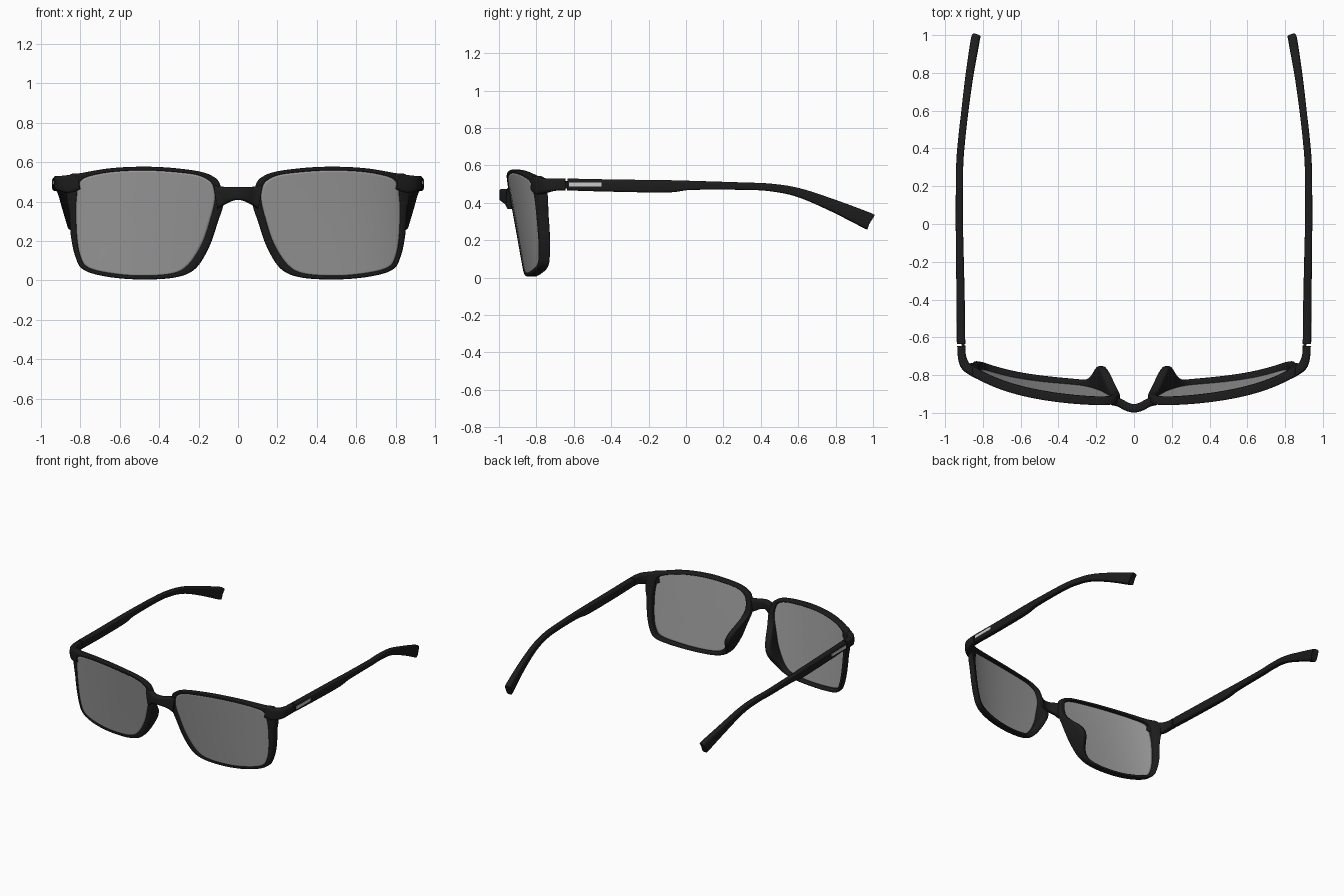
import bpy, bmesh, math
from mathutils import Vector

if "Cube" in bpy.data.objects:
    bpy.data.objects.remove(bpy.data.objects["Cube"])


def material(name, rgba):
    m = bpy.data.materials.new(name)
    m.diffuse_color = rgba
    m.use_nodes = True
    m.node_tree.nodes["Principled BSDF"].inputs["Base Color"].default_value = m.diffuse_color
    return m


BLACK = material("black_plastic", (0.012, 0.012, 0.012, 1))
TINT = material("lens_tint", (0.33, 0.33, 0.33, 0.85))
SILVER = material("silver", (0.6, 0.58, 0.58, 1))


def finish(name, bm, mat, mirror=True, angle=40):
    bmesh.ops.recalc_face_normals(bm, faces=bm.faces)
    me = bpy.data.meshes.new(name)
    bm.to_mesh(me)
    bm.free()
    ob = bpy.data.objects.new(name, me)
    bpy.context.collection.objects.link(ob)
    me.materials.append(mat)
    bpy.ops.object.select_all(action='DESELECT')
    ob.select_set(True)
    bpy.context.view_layer.objects.active = ob
    bpy.ops.object.shade_smooth_by_angle(angle=math.radians(angle))
    if mirror:
        ob.modifiers.new("Mirror", 'MIRROR').use_mirror_merge = False
    return ob


def spline(pts, steps, closed=False):
    """Catmull-Rom resampling of tuples of any length."""
    n = len(pts)
    get = (lambda i: pts[i % n]) if closed else (lambda i: pts[min(max(i, 0), n - 1)])
    out = []
    for i in range(n if closed else n - 1):
        a, b, c, d = get(i - 1), get(i), get(i + 1), get(i + 2)
        for s in range(steps):
            t = s / steps
            out.append([0.5 * (2*q + (r - p)*t + (2*p - 5*q + 4*r - w)*t*t
                               + (3*q - p - 3*r + w)*t**3)
                        for p, q, r, w in zip(a, b, c, d)])
    if not closed:
        out.append(list(pts[-1]))
    return out


def section(n=20, p=4.5):
    """Rounded rectangle spanning -1..1."""
    f = lambda c: math.copysign(abs(c) ** (2 / p), c)
    return [(f(math.cos(2*math.pi*(i + .5)/n)), f(math.sin(2*math.pi*(i + .5)/n)))
            for i in range(n)]


def skin(rings, closed=False):
    bm = bmesh.new()
    vs = [[bm.verts.new(p) for p in r] for r in rings]
    n = len(vs[0])
    for i in range(len(vs) if closed else len(vs) - 1):
        a, b = vs[i], vs[(i + 1) % len(vs)]
        for j in range(n):
            bm.faces.new((a[j], a[(j + 1) % n], b[(j + 1) % n], b[j]))
    if not closed:
        bm.faces.new(vs[0])
        bm.faces.new(vs[-1])
    return bm


def sweep(path, steps=6):
    """Sweep a rounded bar along (x, y, z, width, height) points."""
    pts = spline(path, steps)
    rings = []
    for i, (x, y, z, w, h) in enumerate(pts):
        t = Vector(pts[min(i + 1, len(pts) - 1)][:3]) - Vector(pts[max(i - 1, 0)][:3])
        side = t.cross(Vector((0, 0, 1))).normalized()
        up = side.cross(t).normalized()
        rings.append([Vector((x, y, z)) + side*u*w/2 + up*v*h/2 for u, v in section()])
    return skin(rings)


def front_y(x, z):
    """Wrapped and tilted front surface of the frame."""
    return -.965 + .15*x*x + .12*x**6 + (.55 - z)*(.19 - .1*x)


# Rim outline: inner x, z and outer x, z
RIM = [(.125, .47, .09, .485), (.15, .508, .125, .527), (.22, .537, .205, .555),
       (.38, .554, .37, .574), (.52, .557, .52, .577), (.66, .547, .66, .568),
       (.77, .522, .79, .546), (.805, .485, .86, .53), (.815, .43, .87, .43),
       (.82, .35, .858, .35), (.815, .22, .848, .225), (.80, .13, .825, .12),
       (.765, .07, .785, .055), (.66, .04, .67, .02), (.5, .025, .5, .005),
       (.33, .037, .32, .015), (.25, .085, .215, .06), (.185, .19, .142, .17),
       (.15, .29, .098, .30), (.12, .40, .075, .39)]
loop = spline(RIM, 6, closed=True)

# Rims with nose pads growing out of the inner sides
rings = []
for xi, zi, xo, zo in loop:
    zm = (zi + zo) / 2
    pad = 0
    if xi < .35 and abs(zm - .21) < .18:
        pad = .105 * math.cos((zm - .21) / .18 * math.pi / 2) ** 2
    ring = []
    for u, v in section():
        k = (u + 1) / 2
        d = (v + 1) / 2
        x, z = xi + (xo - xi)*k, zi + (zo - zi)*k
        ring.append((x + .2*pad*d, front_y(x, z) + d*(.042 + .015*x + pad), z))
    rings.append(ring)
finish("rims_and_nose_pads", skin(rings, closed=True), BLACK)

# Lenses: concentric rings on the curved surface
bm = bmesh.new()
cx, cz = .48, .30
prev = None
for s in (1.012, .97, .85, .7, .5, .3, .12):
    ring = []
    for p in loop:
        x, z = cx + (p[0] - cx)*s, cz + (p[1] - cz)*s
        ring.append(bm.verts.new((x, front_y(x, z) + .013, z)))
    n = len(ring)
    if prev:
        for j in range(n):
            bm.faces.new((prev[j], prev[(j + 1) % n], ring[(j + 1) % n], ring[j]))
    prev = ring
bm.faces.new(prev)
lens = finish("lenses", bm, TINT)
sol = lens.modifiers.new("Thickness", 'SOLIDIFY')
sol.thickness = .014
sol.offset = 0

# Bridge
half = [(.11, -.938, .425, .045, .12), (.075, -.947, .431, .045, .092),
        (.04, -.966, .438, .045, .072)]
bridge = [(-p[0],) + p[1:] for p in half] + [(0, -.976, .442, .045, .066)] + half[::-1]
finish("bridge", sweep(bridge), BLACK, mirror=False)

# End pieces wrapping from the rims to the hinges
finish("end_pieces", sweep([
    (.80, -.812, .498, .04, .07), (.85, -.785, .49, .046, .09),
    (.893, -.75, .492, .05, .078), (.911, -.70, .497, .044, .066),
    (.914, -.645, .498, .044, .064)]), BLACK)

# Hinge pins
bm = bmesh.new()
bmesh.ops.create_cone(bm, cap_ends=True, segments=12, radius1=.008, radius2=.008, depth=.04)
bmesh.ops.translate(bm, verts=bm.verts, vec=(.905, -.64, .497))
finish("hinge_pins", bm, BLACK)

# Temples
finish("temples", sweep([
    (.915, -.635, .498, .044, .064), (.918, -.4, .492, .044, .066),
    (.923, -.1, .488, .04, .066), (.925, .03, .493, .038, .049),
    (.923, .3, .489, .038, .04), (.912, .45, .482, .038, .041),
    (.895, .6, .455, .038, .048), (.872, .78, .388, .042, .065),
    (.842, .965, .307, .048, .088), (.840, .974, .302, .042, .084)], steps=8), BLACK)

# Silver inlays on the outer temple faces
bm = bmesh.new()
bmesh.ops.create_cube(bm, size=1)
bmesh.ops.scale(bm, verts=bm.verts, vec=(.016, .175, .022))
bmesh.ops.translate(bm, verts=bm.verts, vec=(.933, -.538, .497))
finish("temple_inlays", bm, SILVER)
